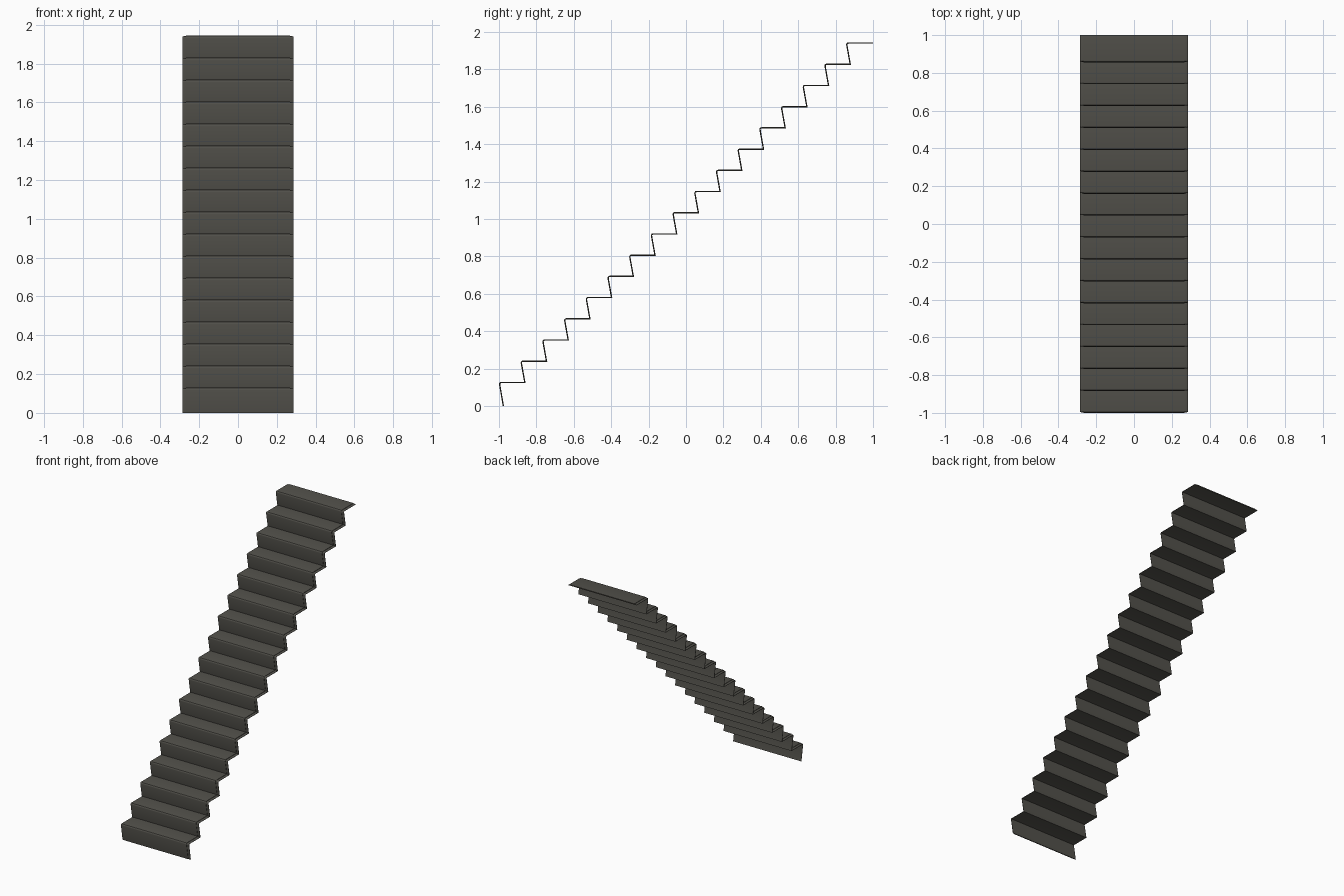
import bpy, bmesh
from mathutils import Vector

if "Cube" in bpy.data.objects:
    bpy.data.objects.remove(bpy.data.objects["Cube"])

STEPS, RUN, RISE = 17, 0.116, 0.1134
THICK = 0.007

# Zigzag side profile (y, z): leaning riser, rounded nosing, flat tread
profile = [Vector((-0.98, 0.0))]
for i in range(STEPS):
    n, t = -1.0 + i * RUN, 0.13 + i * RISE
    profile += [Vector((n + a, t + b)) for a, b in
                ((0.0, -0.013), (0.001, -0.007), (0.005, -0.002), (0.012, 0.0))]
    profile.append(Vector((n + RUN + 0.018, t)) if i < STEPS - 1 else Vector((1.0, t)))


def inward(pts, d):
    """Mitred offset of the profile toward the underside."""
    out = []
    for i, p in enumerate(pts):
        dirs = []
        if i > 0:
            dirs.append((p - pts[i - 1]).normalized())
        if i < len(pts) - 1:
            dirs.append((pts[i + 1] - p).normalized())
        normals = [Vector((v.y, -v.x)) for v in dirs]
        m = sum(normals, Vector((0, 0))).normalized()
        out.append(p + m * (d / max(m.dot(normals[0]), 0.4)))
    out[0].y = 0.0
    out[-1].x = 1.0
    return out


mat = bpy.data.materials.new("dark_carpet")
mat.diffuse_color = (0.085, 0.082, 0.07, 1)
mat.use_nodes = True
mat.node_tree.nodes["Principled BSDF"].inputs["Base Color"].default_value = mat.diffuse_color


def runner(name, section):
    """Sweep a closed (x, depth) section along the stair profile."""
    bm = bmesh.new()
    cols = []
    for x, d in section:
        cols.append([bm.verts.new((x, p.x, p.y)) for p in inward(profile, d)])
    k = len(cols)
    for a in range(k):
        c0, c1 = cols[a], cols[(a + 1) % k]
        for i in range(len(profile) - 1):
            bm.faces.new((c0[i], c1[i], c1[i + 1], c0[i + 1]))
    bm.faces.new([c[0] for c in cols])
    bm.faces.new([c[-1] for c in cols])
    bmesh.ops.recalc_face_normals(bm, faces=bm.faces)
    me = bpy.data.meshes.new(name)
    bm.to_mesh(me)
    bm.free()
    me.materials.append(mat)
    ob = bpy.data.objects.new(name, me)
    bpy.context.collection.objects.link(ob)
    bpy.context.view_layer.objects.active = ob
    ob.select_set(True)
    bpy.ops.object.shade_smooth_by_angle(angle=0.6)
    ob.select_set(False)


# Main pile panel
runner("carpet_runner", [(-0.268, 0), (0.268, 0), (0.268, THICK), (-0.268, THICK)])
# Thinner bound edges on both sides
for s, side in ((-1, "left"), (1, "right")):
    runner("edge_binding_" + side,
           [(s * 0.268, 0.0025), (s * 0.281, 0.003), (s * 0.286, 0.005),
            (s * 0.286, THICK), (s * 0.268, THICK)])
